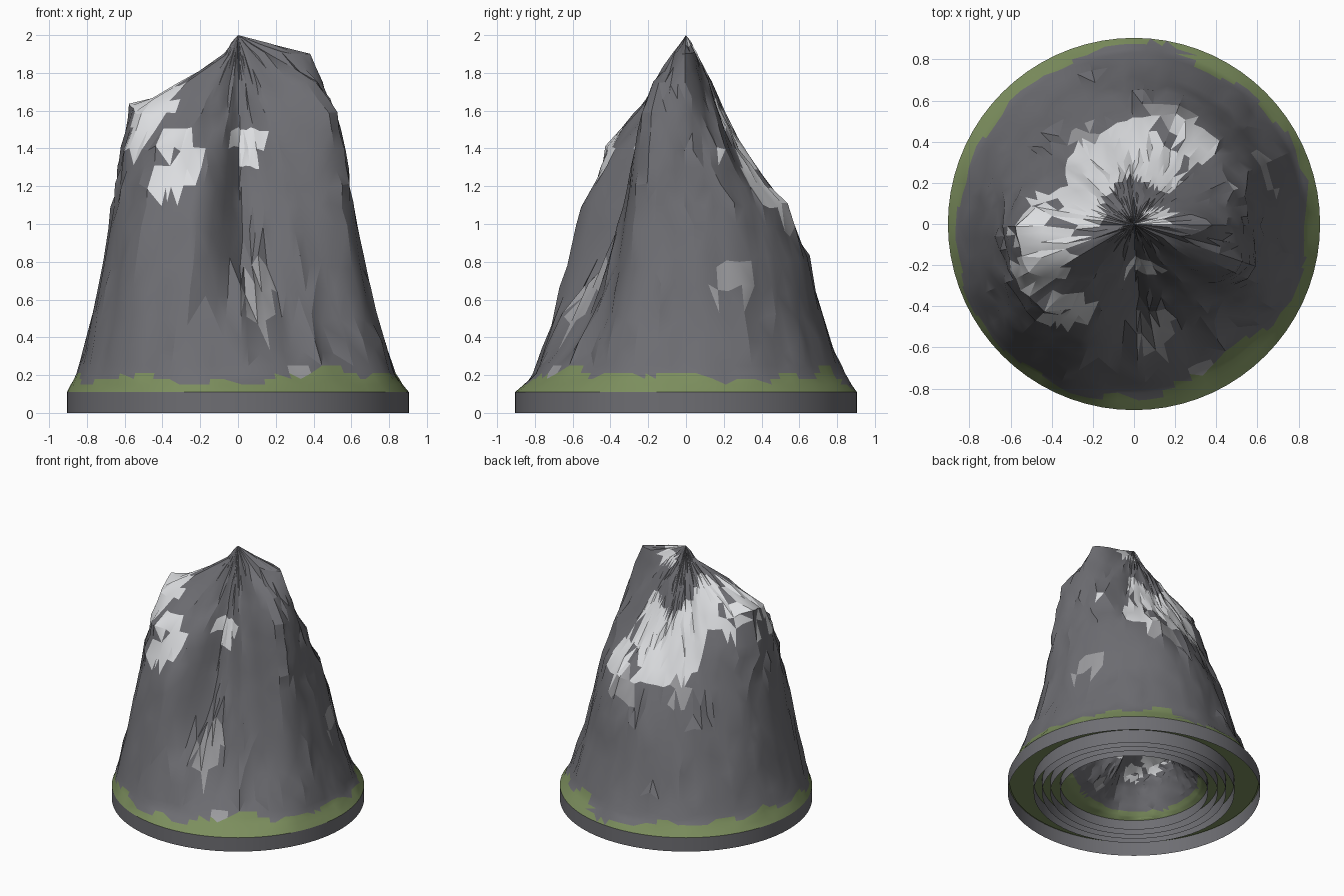
import bpy, bmesh, math, random
from mathutils import Vector, noise

if "Cube" in bpy.data.objects:
    bpy.data.objects.remove(bpy.data.objects["Cube"])

random.seed(4)
SIDES = 72
BASE_R, BASE_H = 0.905, 0.11


def material(name, rgb):
    m = bpy.data.materials.new(name)
    m.diffuse_color = (*rgb, 1)
    m.use_nodes = True
    m.node_tree.nodes["Principled BSDF"].inputs["Base Color"].default_value = m.diffuse_color
    return m


ROCK, SNOW, GRASS, STONE = range(4)
MATS = [material("rock_grey", (0.155, 0.155, 0.17)),
        material("snow_white", (0.72, 0.73, 0.75)),
        material("grass_green", (0.20, 0.27, 0.11)),
        material("light_stone", (0.33, 0.33, 0.345))]

# Contour radii of the rock at these heights, one row per 22.5 degrees from +x
LEVELS = (0.2, 0.5, 0.8, 1.1, 1.4, 1.6, 1.75, 1.9)
CONTOURS = (
    (.83, .73, .66, .60, .55, .50, .44, .38),
    (.84, .73, .67, .60, .50, .36, .26, .14),
    (.84, .73, .66, .57, .36, .24, .17, .07),
    (.84, .73, .67, .57, .32, .20, .14, .06),
    (.84, .72, .65, .51, .29, .19, .13, .05),
    (.83, .71, .61, .47, .32, .21, .14, .05),
    (.83, .72, .63, .51, .35, .22, .15, .05),
    (.84, .75, .68, .60, .50, .35, .20, .05),
    (.86, .77, .71, .66, .61, .56, .25, .06),
    (.87, .79, .73, .68, .63, .56, .34, .08),
    (.87, .80, .74, .68, .59, .36, .20, .06),
    (.85, .76, .68, .59, .40, .20, .10, .04),
    (.80, .66, .42, .28, .19, .12, .07, .02),
    (.78, .56, .44, .33, .23, .15, .09, .03),
    (.80, .63, .54, .46, .38, .28, .16, .05),
    (.86, .76, .69, .64, .60, .56, .42, .17),
)

# Patches of loose colour: centre x, y, radius, lowest z, highest z
SNOW_SPOTS = ((-.18, .29, .15, 1.15, 1.7), (-.02, .36, .16, 1.12, 1.6), (.12, .27, .13, 1.2, 1.65),
              (.30, .42, .12, 1.05, 1.4), (-.50, .02, .14, 1.45, 1.9), (-.42, -.14, .13, 1.4, 1.8),
              (-.28, .10, .11, 1.5, 1.9), (-.50, -.24, .10, 1.35, 1.7), (-.33, -.42, .13, 1.15, 1.5),
              (.52, .22, .07, 1.35, 1.65), (.06, -.19, .09, 1.3, 1.52), (.12, .05, .06, 1.86, 2.0))
STONE_SPOTS = ((.10, -.52, .10, .4, .8), (.35, -.72, .07, .18, .28), (.62, .25, .10, .62, .85),
               (.18, .50, .12, .95, 1.15), (-.25, .44, .08, 1.0, 1.15))


def row_radius(row, z):
    zs = (BASE_H,) + LEVELS + (2.0,)
    rs = (BASE_R,) + row + (0.0,)
    for i in range(len(zs) - 1):
        if z <= zs[i + 1]:
            t = (z - zs[i]) / (zs[i + 1] - zs[i])
            return rs[i] + t * (rs[i + 1] - rs[i])
    return 0.0


def radius(angle, z):
    n = len(CONTOURS)
    f = (angle / math.tau * n) % n
    i, t = int(f), f - int(f)
    t = t * t * (3 - 2 * t) * 0.5 + t * 0.5
    return (1 - t) * row_radius(CONTOURS[i % n], z) + t * row_radius(CONTOURS[(i + 1) % n], z)


def finish(name, bm):
    mesh = bpy.data.meshes.new(name)
    bm.to_mesh(mesh)
    bm.free()
    for m in MATS:
        mesh.materials.append(m)
    ob = bpy.data.objects.new(name, mesh)
    bpy.context.collection.objects.link(ob)
    bpy.ops.object.select_all(action='DESELECT')
    ob.select_set(True)
    bpy.context.view_layer.objects.active = ob
    bpy.ops.object.shade_smooth_by_angle(angle=math.radians(22))
    return ob


def bridge(bm, a, b, mat=ROCK):
    for i in range(len(a)):
        j = (i + 1) % len(a)
        bm.faces.new((a[i], a[j], b[j], b[i])).material_index = mat


def circle(bm, r, z):
    return [bm.verts.new((r * math.cos(math.tau * i / SIDES), r * math.sin(math.tau * i / SIDES), z))
            for i in range(SIDES)]


def in_spot(c, spots):
    wobble = 1 + 0.5 * noise.noise(c * 7)
    return any(math.hypot(c.x - x, c.y - y) < r * wobble and lo < c.z < hi for x, y, r, lo, hi in spots)


def mountain(name, flat=1.0, width=1.0, lift=0.0, grass=0.19):
    """Rock stacked from contour rings, closed by the summit point."""
    bm = bmesh.new()
    heights = (0.11, 0.15, 0.18, 0.21, 0.25, 0.35, 0.5, 0.65, 0.8, 0.96, 1.1, 1.2, 1.3,
               1.4, 1.5, 1.58, 1.66, 1.74, 1.82, 1.9, 1.95)
    shift = [random.uniform(-0.3, 0.3) * math.tau / SIDES for _ in range(SIDES)]
    rings = []
    for k, z in enumerate(heights):
        ring = []
        for i in range(SIDES):
            a = math.tau * i / SIDES + (shift[i] if k else 0)
            r, zz = radius(a, z), z
            if k > 1:
                # vertical flutes low down, broken crags high up
                r *= 1 + 0.025 * noise.noise(Vector((math.cos(a) * 5, math.sin(a) * 5, z * 0.5)))
                if z > 1.05:
                    r *= 1 + random.uniform(-0.02, 0.02)
                    zz += random.uniform(-0.015, 0.015)
                elif z > 0.3:
                    zz += random.uniform(-0.04, 0.04)
            x, y = r * math.cos(a), r * math.sin(a)
            # raised knob on the left shoulder, notch beside it
            if z > 1.45:
                zz += 0.09 * max(0, 1 - math.hypot(x + 0.53, y + 0.03) / 0.13)
                zz -= 0.05 * max(0, 1 - math.hypot(x + 0.41, y + 0.05) / 0.09)
            ring.append(bm.verts.new((x, y, min(zz, 1.97))))
        rings.append(ring)
    for a, b in zip(rings, rings[1:]):
        bridge(bm, a, b)
    tip = bm.verts.new((0, 0, 2.0))
    for i in range(SIDES):
        bm.faces.new((rings[-1][i], rings[-1][(i + 1) % SIDES], tip))
    bmesh.ops.triangulate(bm, faces=bm.faces[:])
    bm.normal_update()
    # colour by height, slope and patch
    for f in bm.faces:
        c, nz = f.calc_center_median(), f.normal.z
        if c.z < grass + 0.09 * noise.noise(Vector((c.x * 4, c.y * 4, 3))):
            f.material_index = GRASS
        elif nz > 0.2 and in_spot(c, SNOW_SPOTS):
            f.material_index = SNOW
        elif in_spot(c, STONE_SPOTS):
            f.material_index = STONE
    for v in bm.verts:
        v.co = (v.co.x * width, v.co.y * width, lift + (v.co.z - BASE_H) * flat + BASE_H)
    return finish(name, bm)


mountain("mountain")

# Round base wall
bm = bmesh.new()
bridge(bm, circle(bm, BASE_R, 0), circle(bm, BASE_R, BASE_H))
finish("base_wall", bm)

# Concentric rings under the base, each with a green ceiling between them
radii = (BASE_R - 0.01, 0.72, 0.66, 0.60, 0.53)
for n, (outer, inner) in enumerate(zip(radii, radii[1:])):
    z = 0.105 - 0.01 * n
    bm = bmesh.new()
    edge = circle(bm, inner, z)
    bridge(bm, circle(bm, outer, z), edge, GRASS)
    bridge(bm, circle(bm, inner, 0), edge)
    finish(f"under_ring_{n + 1}", bm)

# Low vaulted relief closing the hollow
mountain("inner_relief", flat=0.22, width=0.53 / BASE_R, lift=-0.035, grass=0.34)
